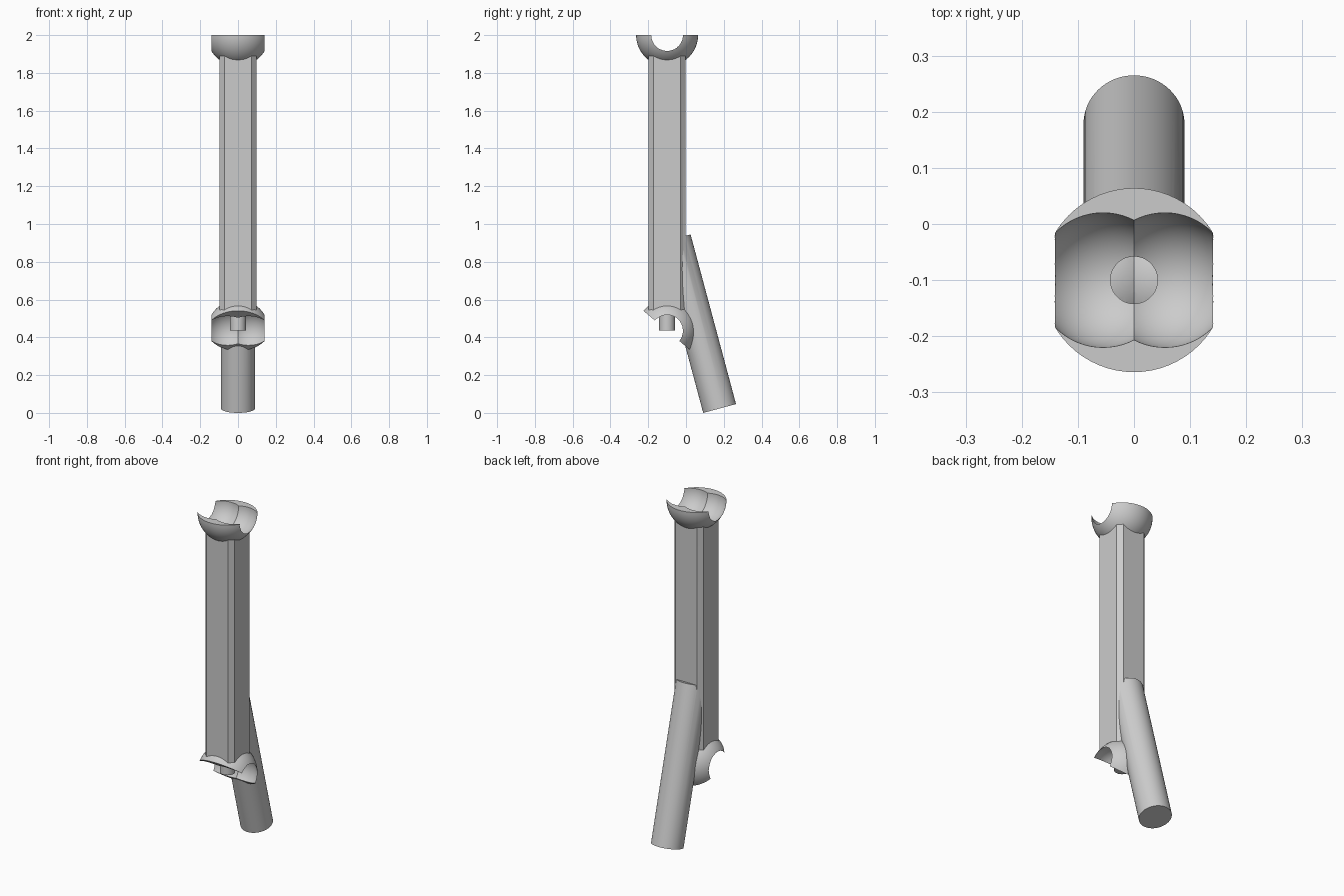
import bpy, math
from mathutils import Matrix, Vector

if "Cube" in bpy.data.objects:
    bpy.data.objects.remove(bpy.data.objects["Cube"])

AXIS_Y = -0.10            # column axis
TOP_Z, LOW_Z = 2.0, 0.435  # socket centres
LOW_TILT = math.radians(180 - 40)


def name_it(name):
    ob = bpy.context.object
    ob.name = name
    return ob


def ball(name, radius, matrix):
    bpy.ops.mesh.primitive_uv_sphere_add(segments=64, ring_count=32, radius=radius)
    ob = name_it(name)
    ob.data.transform(matrix)
    return ob


def rod(name, radius, length, matrix, sides=64):
    bpy.ops.mesh.primitive_cylinder_add(vertices=sides, radius=radius, depth=length)
    ob = name_it(name)
    ob.data.transform(matrix)
    return ob


def combine(target, other, operation):
    mod = target.modifiers.new(operation.lower(), 'BOOLEAN')
    mod.operation = operation
    mod.solver = 'EXACT'
    mod.object = other
    bpy.context.view_layer.objects.active = target
    bpy.ops.object.modifier_apply(modifier=mod.name)
    bpy.data.objects.remove(other, do_unlink=True)


def socket(name, frame):
    # half ball whose open side faces local +z
    cup = ball(name, 0.164, frame)
    bpy.ops.mesh.primitive_cube_add(size=1)
    box = name_it("open_side_cutter")
    box.data.transform(frame @ Matrix.Translation((0, 0, 0.5)))
    combine(cup, box, 'DIFFERENCE')
    return cup


# column: square with chamfered corners
h, c = 0.098, 0.072
section = [(h, -c), (h, c), (c, h), (-c, h), (-h, c), (-h, -c), (-c, -h), (c, -h)]
z0, z1 = 0.53, 1.90
verts = [(x, y + AXIS_Y, z) for z in (z0, z1) for x, y in section]
faces = [[i, (i + 1) % 8, (i + 1) % 8 + 8, i + 8] for i in range(8)]
faces += [list(range(7, -1, -1)), list(range(8, 16))]
mesh = bpy.data.meshes.new("socket_column")
mesh.from_pydata(verts, [], faces)
column = bpy.data.objects.new("socket_column", mesh)
bpy.context.collection.objects.link(column)

# ball sockets at both ends
top_frame = Matrix.Translation((0, AXIS_Y, TOP_Z))
low_frame = Matrix.Translation((0, AXIS_Y, LOW_Z)) @ Matrix.Rotation(LOW_TILT, 4, 'X')
frames = [("top_socket", top_frame), ("lower_socket", low_frame)]
for name, frame in frames:
    combine(column, socket(name, frame), 'UNION')

# slanted peg
r, length, tilt = 0.09, 0.93, math.radians(15)
foot = Vector((0, 0.178, r * math.sin(tilt)))
peg_frame = (Matrix.Translation(foot) @ Matrix.Rotation(tilt, 4, 'X')
             @ Matrix.Translation((0, 0, length / 2)))
combine(column, rod("slanted_peg", r, length, peg_frame), 'UNION')

# twin-lobed hollow in each socket
for name, frame in frames:
    for side in (-1, 1):
        lobe = ball("hollow_cutter", 0.12, frame @ Matrix.Translation((0.055 * side, 0, 0)))
        combine(column, lobe, 'DIFFERENCE')

# bore through the column
bore = rod("bore_cutter", 0.042, TOP_Z - LOW_Z,
           Matrix.Translation((0, AXIS_Y, (TOP_Z + LOW_Z) / 2)))
combine(column, bore, 'DIFFERENCE')

bpy.ops.object.select_all(action='DESELECT')
column.select_set(True)
bpy.context.view_layer.objects.active = column
bpy.ops.object.shade_smooth_by_angle(angle=math.radians(25))
